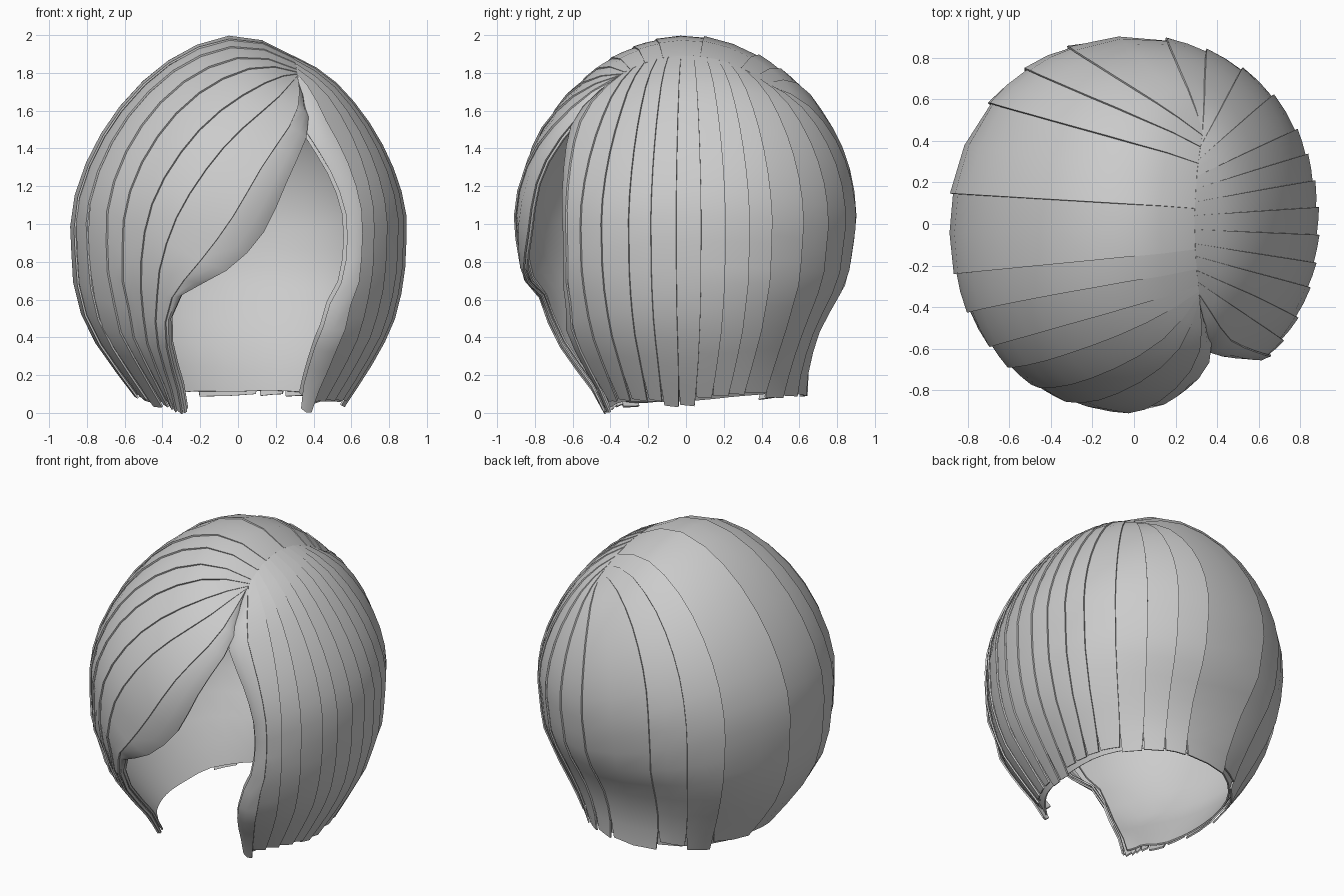
import bpy, bmesh, math, random
from mathutils import Vector

if "Cube" in bpy.data.objects:
    bpy.data.objects.remove(bpy.data.objects["Cube"])

random.seed(4)
CENTRE = Vector((0, 0, 1.0))
# Lower silhouette: (z, side scale, nape scale)
LOWER = [(1.0, 1, 1), (.7, .985, .95), (.45, .915, .79), (.25, .76, .72), (.03, .57, .71)]


# Overall shell of the haircut
def ring(x, y):
    a = math.atan2(y, x)
    return .897 + .016 * math.sin(a) ** 2 + .015 * math.sin(2 * a) ** 2


def power(x, y):
    r2 = x * x + y * y
    n2 = y * y / r2 if r2 > 1e-9 else 0
    return .62 - (.15 if y > 0 else .1) * n2


def dome_z(x, y):
    r = min(1, math.hypot(x, y) / ring(x, y))
    return 1 + 1.005 * (1 - r ** 1.8) ** power(x, y)


def shell_scale(x, y, z):
    if z >= 2.005:
        return 0
    if z >= 1:
        return max(0, 1 - ((z - 1) / 1.005) ** (1 / power(x, y))) ** (1 / 1.8)
    r = max(1e-6, math.hypot(x, y))
    back, front = max(0, y / r) ** 2, max(0, -y / r) ** 4
    k, (z0, s0, b0), (z1, s1, b1) = 1, LOWER[-2], LOWER[-1]
    for (z0, s0, b0), (z1, s1, b1) in zip(LOWER, LOWER[1:]):
        if z >= z1:
            k = (z0 - z) / (z0 - z1)
            break
    side = s0 + (s1 - s0) * k + .06 * max(0, x / r) * max(0, min(1, (.45 - z) / .4))
    side -= .07 * front * max(0, 1 - abs(z - .55) / .15)
    return side * (1 - back) + (b0 + (b1 - b0) * k) * back


def project(p, inset=0):
    d = (p - CENTRE).normalized()
    lo, hi = .2, 1.6
    for _ in range(24):
        m = (lo + hi) / 2
        q = CENTRE + d * m
        if math.hypot(q.x, q.y) / ring(q.x, q.y) > shell_scale(*q):
            hi = m
        else:
            lo = m
    return CENTRE + d * (lo - inset)


# Guide strands running from the side parting to the tips
def catmull(a, b, c, d, t):
    return .5 * (2 * b + (c - a) * t + (2 * a - 5 * b + 4 * c - d) * t * t
                 + (3 * b - a - 3 * c + d) * t ** 3)


def pick(seq, u):
    n = len(seq) - 1
    i = min(int(u), n - 1)
    return catmull(seq[max(i - 1, 0)], seq[i], seq[i + 1], seq[min(i + 2, n)], u - i)


def resample(points, n=48):
    pts = [Vector(p) for p in points]
    dense = [pick(pts, (len(pts) - 1) * i / 300) for i in range(301)]
    length = [0]
    for a, b in zip(dense, dense[1:]):
        length.append(length[-1] + (b - a).length)
    out, j = [], 0
    for i in range(n + 1):
        while j < 300 and length[j] < length[-1] * i / n:
            j += 1
        out.append(dense[j])
    return out


def radial_guide(deg):
    a = math.radians(deg)
    dx, dy = -math.sin(a), -math.cos(a)
    R = ring(dx, dy)
    ry = .47 * dy
    rx = .3 + .2 * ry * ry
    pts = []
    for k in (0, .3, .6, .82, .95):
        x, y = rx + (dx * R - rx) * k, ry + (dy * R - ry) * k
        pts.append((x, y, dome_z(x, y)))
    for z in (1.0, .7, .45, .25, .03 + .06 * max(0, dy)):
        s = R * shell_scale(dx, dy, z)
        pts.append((dx * s, dy * s, z))
    return pts


fringe_edge = [(.33, -.4, 1.8), (.38, -.62, 1.53), (.27, -.78, 1.25), (.13, -.86, .94),
               (-.06, -.88, .75), (-.31, -.78, .61), (-.36, -.69, .4), (-.27, -.44, .0)]
fringe_mid = [(.33, -.37, 1.82), (.2, -.6, 1.65), (-.1, -.77, 1.35), (-.33, -.81, 1.0),
              (-.42, -.77, .7), (-.43, -.66, .4), (-.33, -.41, .0)]
right_edge = [(.33, -.4, 1.8), (.36, -.62, 1.53), (.5, -.68, 1.33), (.6, -.68, 1.05),
              (.59, -.67, .75), (.43, -.62, .4), (.34, -.43, .0)]
angles = (50, 75, 100, 130, 160, 190, 215, 240, 265, 290, 308)
guides = [resample(g) for g in
          [fringe_edge, fringe_mid] + [radial_guide(a) for a in angles] + [right_edge]]
LAST = len(guides) - 1


def surface(g, t, inset):
    g = min(max(g, 0), LAST)
    i = min(48, round(t * 48))
    curl = .03 + .04 * max(0, 1 - abs(t - .4) / .2)
    inset += curl * max(0, 1 - g / .5) ** 2 + .04 * max(0, 1 - (LAST - g) / .5) ** 2
    inset += .025 * max(0, 1 - t * 10)
    return project(pick([c[i] for c in guides], g), inset)


# One lock of hair: a thin, slightly shingled strip
def lock(name, g0, g1, inset=0, rows=16, cols=2, trim=.02, step=.014, taper=.16):
    bm = bmesh.new()
    end = 1 - random.random() * trim
    mid, grid = (g0 + g1) / 2, []
    for r in range(rows + 1):
        t = end * r / rows
        w = 1 + .04 * (taper > 0) - taper * max(0, (t - .9) / .1)
        row = []
        for c in range(cols + 1):
            f = c / cols
            g = mid + (g1 - g0) * (f - .5) * w
            lift = step * f * min(1, .2 + 3 * t)
            row.append(bm.verts.new(surface(g, t, inset + lift)))
        grid.append(row)
    for r in range(rows):
        for c in range(cols):
            bm.faces.new((grid[r][c], grid[r][c + 1], grid[r + 1][c + 1], grid[r + 1][c]))
    mesh = bpy.data.meshes.new(name)
    bm.to_mesh(mesh)
    bm.free()
    ob = bpy.data.objects.new(name, mesh)
    bpy.context.collection.objects.link(ob)
    mod = ob.modifiers.new("thickness", 'SOLIDIFY')
    mod.thickness = .01
    mod.offset = -1
    bpy.ops.object.select_all(action='DESELECT')
    ob.select_set(True)
    bpy.context.view_layer.objects.active = ob
    bpy.ops.object.modifier_apply(modifier=mod.name)
    bpy.ops.object.shade_smooth_by_angle(angle=math.radians(40))


# Locks all the way round, finer at the front and right
counts = [2, 3, 2, 1, 1, 2, 1, 2, 2, 3, 3, 2, 2]
for i, n in enumerate(counts):
    part = ("fringe_lock" if i < 2 else "left_lock" if i < 5
            else "back_lock" if i < 8 else "right_lock")
    for k in range(n):
        lock(part, i + k / n, i + (k + 1) / n)

# Smooth inner layer and the inner locks behind the two front edges
lock("inner_layer", .6, LAST - .4, .035, cols=36, trim=0, step=0, taper=0)
lock("right_under_lock", LAST - .45, LAST, .03)
lock("left_under_lock", .0, .3, .02)
